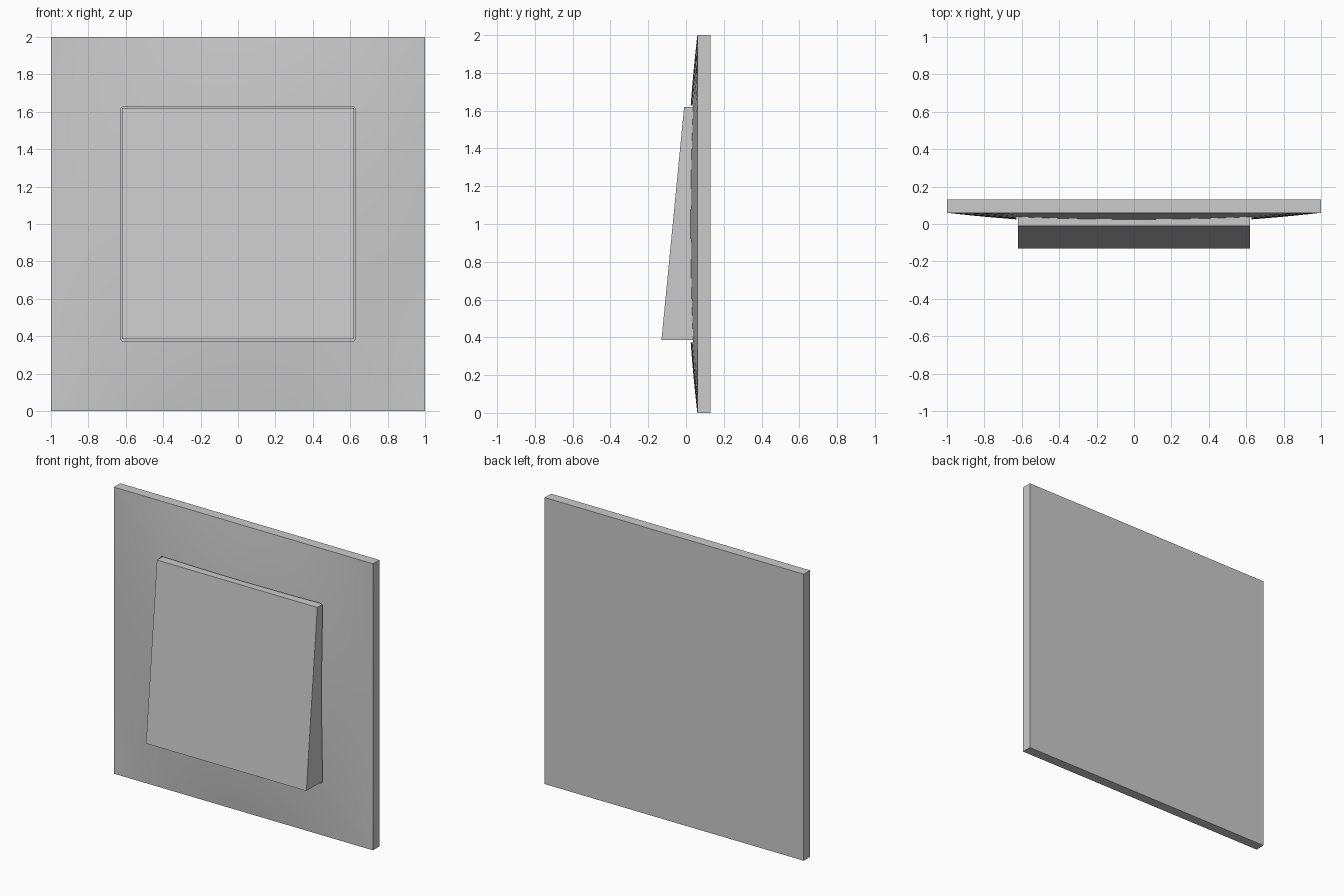
import bpy, bmesh
from math import sin, cos, pi

if "Cube" in bpy.data.objects:
    bpy.data.objects.remove(bpy.data.objects["Cube"])

CZ = 1.0            # height of the plate centre
SEAT = 0.06         # plane where the domed frame meets the slab


def make_object(name, bm):
    bmesh.ops.recalc_face_normals(bm, faces=bm.faces)
    mesh = bpy.data.meshes.new(name)
    bm.to_mesh(mesh)
    bm.free()
    obj = bpy.data.objects.new(name, mesh)
    bpy.context.collection.objects.link(obj)
    return obj


def prism(name, profile, half_width):
    """Extrude a (y, z) profile along x."""
    bm = bmesh.new()
    face = bm.faces.new([bm.verts.new((-half_width, y, z)) for y, z in profile])
    ext = bmesh.ops.extrude_face_region(bm, geom=[face])["geom"]
    moved = [v for v in ext if isinstance(v, bmesh.types.BMVert)]
    bmesh.ops.translate(bm, verts=moved, vec=(2 * half_width, 0, 0))
    return make_object(name, bm)


def rounded_square(half, radius, side_steps=12, arc_steps=6):
    """Points of a rounded square, counter-clockwise."""
    pts = []
    c = half - radius
    for q in range(4):
        ca, sa = round(cos(q * pi / 2)), round(sin(q * pi / 2))
        local = [(half, -c + 2 * c * i / side_steps) for i in range(side_steps)]
        local += [(c + radius * cos(a), c + radius * sin(a))
                  for a in (pi / 2 * i / arc_steps for i in range(arc_steps))]
        pts += [(x * ca - z * sa, x * sa + z * ca) for x, z in local]
    return pts


def dome(x, z):
    return SEAT - 0.058 * (1 - x * x) * (1 - z * z)


# Flat wall slab
prism("back_plate", [(SEAT, 0), (0.13, 0), (0.13, 2), (SEAT, 2)], 1.0)

# Softly domed frame around the opening, built from concentric rings
inner = rounded_square(0.628, 0.02)
outer = [(x / max(abs(x), abs(z)), z / max(abs(x), abs(z))) for x, z in inner]
bm = bmesh.new()
rings = [[bm.verts.new((x, SEAT, z + CZ)) for x, z in inner]]
for i in range(11):
    t = i / 10
    ring = []
    for (ax, az), (bx, bz) in zip(inner, outer):
        x, z = ax + (bx - ax) * t, az + (bz - az) * t
        ring.append(bm.verts.new((x, dome(x, z), z + CZ)))
    rings.append(ring)
n = len(inner)
for a, b in zip(rings, rings[1:]):
    for i in range(n):
        j = (i + 1) % n
        bm.faces.new((a[i], a[j], b[j], b[i]))
frame = make_object("domed_frame", bm)
frame.select_set(True)
bpy.context.view_layer.objects.active = frame
bpy.ops.object.shade_smooth_by_angle()

# Tilted rocker, deeper at the bottom
prism("rocker", [(SEAT, 0.385), (-0.13, 0.385), (-0.01, 1.62), (SEAT, 1.62)], 0.619)
